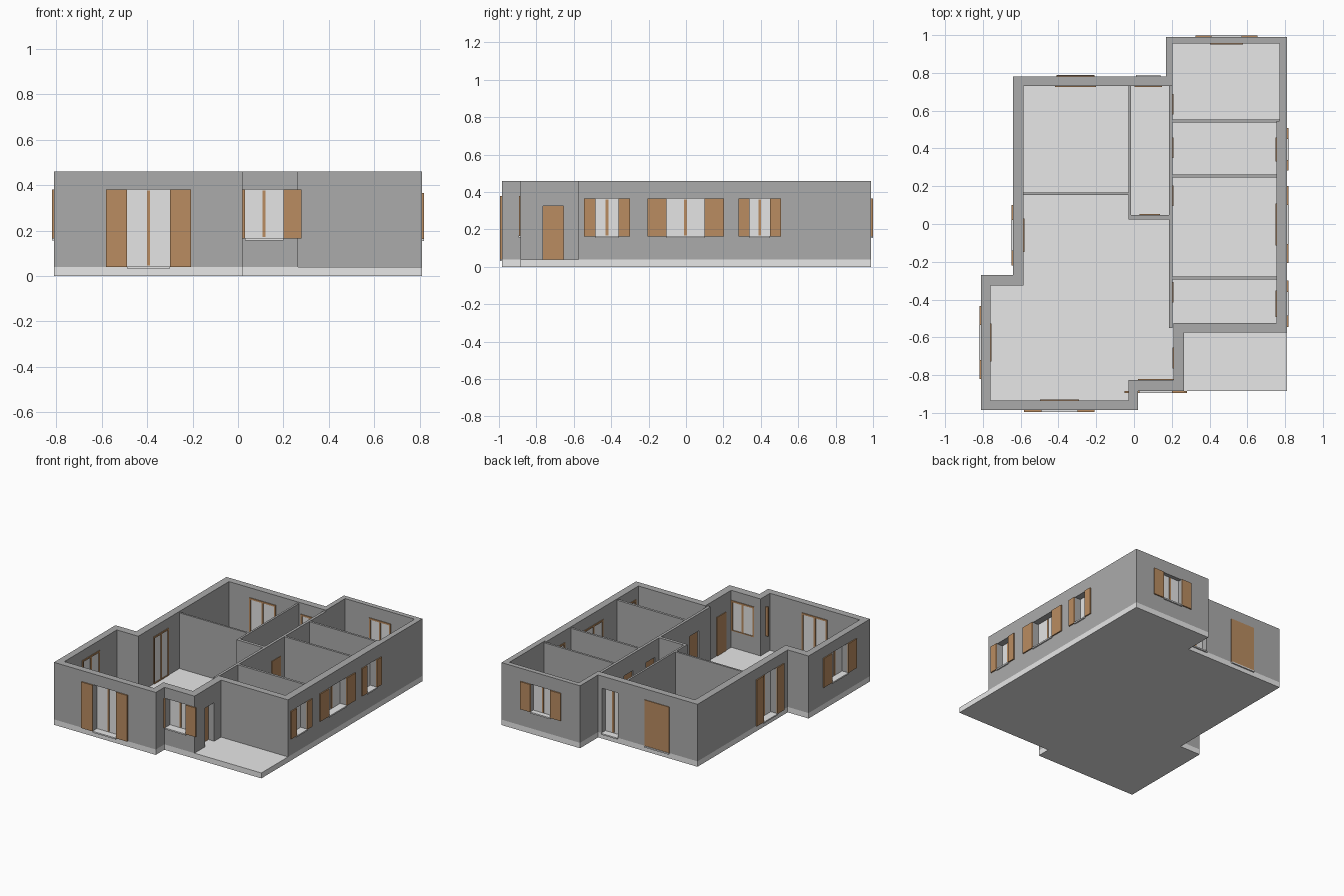
import bpy
import bmesh

cube = bpy.data.objects.get("Cube")
if cube:
    bpy.data.objects.remove(cube, do_unlink=True)


def material(name, r, g, b):
    m = bpy.data.materials.new(name)
    m.use_nodes = True
    m.diffuse_color = (r, g, b, 1)
    m.node_tree.nodes["Principled BSDF"].inputs["Base Color"].default_value = (r, g, b, 1)
    return m


WALL = material("wall_grey", 0.41, 0.41, 0.41)
FLOOR = material("floor_light_grey", 0.8, 0.8, 0.8)
GLASS = material("pane_light_grey", 0.78, 0.78, 0.78)
WOOD = material("warm_wood", 0.49, 0.265, 0.12)

BASE, TOP, PARTITION_TOP = 0.04, 0.46, 0.45


def finish(name, bm, mat):
    bmesh.ops.recalc_face_normals(bm, faces=bm.faces)
    mesh = bpy.data.meshes.new(name)
    bm.to_mesh(mesh)
    bm.free()
    if mat:
        mesh.materials.append(mat)
    obj = bpy.data.objects.new(name, mesh)
    bpy.context.scene.collection.objects.link(obj)
    return obj


def add_box(bm, xs, ys, zs):
    v = [bm.verts.new((x, y, z)) for x in sorted(xs) for y in sorted(ys) for z in sorted(zs)]
    for f in ((0, 1, 3, 2), (4, 6, 7, 5), (0, 4, 5, 1), (2, 3, 7, 6), (0, 2, 6, 4), (1, 5, 7, 3)):
        bm.faces.new([v[i] for i in f])


def boxes(name, mat, parts):
    bm = bmesh.new()
    for xs, ys, zs in parts:
        add_box(bm, xs, ys, zs)
    return finish(name, bm, mat)


def prism(name, mat, outline, z0, z1):
    bm = bmesh.new()
    face = bm.faces.new([bm.verts.new((x, y, z0)) for x, y in outline])
    out = bmesh.ops.extrude_face_region(bm, geom=[face])
    moved = [g for g in out["geom"] if isinstance(g, bmesh.types.BMVert)]
    bmesh.ops.translate(bm, verts=moved, vec=(0, 0, z1 - z0))
    return finish(name, bm, mat)


def along(axis, u, d, z):
    """Box ranges for a wall facing the given axis: u runs along it, d through it."""
    return (u, d, z) if axis == "y" else (d, u, z)


def cut(obj, cutter):
    mod = obj.modifiers.new("cut", "BOOLEAN")
    mod.operation = "DIFFERENCE"
    mod.solver = "EXACT"
    mod.object = cutter
    cutter.hide_render = True
    cutter.hide_viewport = True
    cutter.display_type = "WIRE"


# Outer plan, walked clockwise; the slab also carries the porch
west_and_north = [(0.02, -0.885), (0.02, -0.985), (-0.81, -0.985), (-0.81, -0.27),
                  (-0.64, -0.27), (-0.64, 0.78), (0.17, 0.78), (0.17, 0.99), (0.81, 0.99)]
prism("floor_slab", FLOOR, west_and_north + [(0.81, -0.885)], 0, BASE)
shell = prism("outer_walls", WALL,
              west_and_north + [(0.81, -0.575), (0.265, -0.575), (0.265, -0.885)], BASE, TOP)
interior = prism("interior_cutter", None, [
    (-0.585, 0.73), (0.205, 0.73), (0.205, 0.955), (0.77, 0.955), (0.77, 0.545),
    (0.755, 0.545), (0.755, -0.525), (0.21, -0.525), (0.21, -0.825), (-0.03, -0.825),
    (-0.03, -0.935), (-0.76, -0.935), (-0.76, -0.325), (-0.585, -0.325)], -0.1, 0.6)
cut(shell, interior)

# Inner partitions
partitions = {
    "long_partition": ((0.185, 0.205), (-0.55, 0.735)),
    "hall_west_partition": ((-0.03, -0.015), (0.025, 0.735)),
    "hall_south_partition": ((-0.015, 0.185), (0.025, 0.048)),
    "bedroom_partition": ((-0.59, -0.03), (0.153, 0.167)),
    "north_room_partition": ((0.205, 0.775), (0.537, 0.553)),
    "middle_room_partition": ((0.205, 0.76), (0.247, 0.263)),
    "south_room_partition": ((0.205, 0.76), (-0.295, -0.277)),
}
walls = {n: boxes(n, WALL, [(xs, ys, (BASE, PARTITION_TOP))]) for n, (xs, ys) in partitions.items()}

holes = []


def hole(axis, u, d, z):
    low = z[0] if z[0] > BASE else z[0] - 0.02
    holes.append(along(axis, u, (min(d) - 0.02, max(d) + 0.02), (low, z[1])))


def window(name, axis, out, inn, u0, u1, z0, z1, shutter=0.0, closed=False):
    s = 1 if out > inn else -1
    mid = (u0 + u1) / 2
    hole(axis, (u0, u1), (out, inn), (z0, z1))
    part = lambda u, d, z: along(axis, u, d, z)
    # Frame trim on the room side with a central mullion
    d = (inn + s * 0.004, inn - s * 0.005)
    frame = [part((a - 0.008, a + 0.004) if a == u0 else (a - 0.004, a + 0.008), d,
                  (z0, z1 + 0.008)) for a in (u0, u1)]
    frame += [part((u0 + 0.004, u1 - 0.004), d, z) for z in ((z0, z0 + 0.006), (z1 - 0.004, z1 + 0.008))]
    frame.append(part((mid - 0.007, mid + 0.007), (inn + s * 0.012, inn - s * 0.004),
                      (z0 + 0.006, z1 - 0.004)))
    boxes(name + "_frame", WOOD, frame)
    boxes(name + "_pane", GLASS, [part((u0, u1), (inn + s * 0.001, inn + s * 0.007), (z0, z1))])
    boxes(name + "_sill", FLOOR, [part((u0, u1), (inn + s * 0.008, out + s * 0.01),
                                       (z0 - 0.008, z0 + 0.002))])
    # Shutters folded open beside the opening, or shut across it
    leaves = [(u0, mid), (mid, u1)] if closed else [(u0 - shutter, u0), (u1, u1 + shutter)]
    if shutter or closed:
        d = (out - s * 0.005, out + s * 0.005) if closed else (out, out + s * 0.009)
        boxes(name + "_shutters", WOOD, [part(u, d, (z0, z1)) for u in leaves])


def door(name, axis, d, leaf, u0, u1):
    z = (BASE, 0.325)
    hole(axis, (u0, u1), d, z)
    boxes(name, WOOD, [along(axis, (u0, u1), leaf, z)])


# Windows and glazed doors
window("front_glazed_door", "y", -0.985, -0.935, -0.49, -0.30, BASE, 0.38, 0.092)
window("front_window", "y", -0.885, -0.825, 0.03, 0.20, 0.165, 0.38, 0.08)
window("right_glazed_door", "x", -0.64, -0.585, -0.14, 0.02, BASE, 0.38, 0.08)
window("right_window", "x", -0.81, -0.76, -0.72, -0.535, 0.165, 0.38, 0.1)
for label, u0, u1, width in (("south", -0.485, -0.36, 0.06), ("middle", -0.105, 0.10, 0.102),
                             ("north", 0.34, 0.45, 0.058)):
    window("left_" + label + "_window", "x", 0.81, 0.755, u0, u1, 0.162, 0.365, width)
window("back_window", "y", 0.99, 0.955, 0.41, 0.57, 0.162, 0.365, 0.085)
window("back_shuttered_door", "y", 0.78, 0.73, -0.41, -0.21, BASE, 0.38, closed=True)
window("hall_back_door", "y", 0.78, 0.73, 0.01, 0.14, BASE, 0.37)

# Solid doors
door("entrance_door", "x", (0.21, 0.265), (0.205, 0.218), -0.765, -0.655)
for label, u0 in (("north", 0.58), ("bath", 0.35), ("middle", 0.095), ("south", -0.415)):
    door(label + "_room_door", "x", (0.185, 0.205), (0.196, 0.209), u0, u0 + 0.108)
door("hall_door", "y", (0.025, 0.048), (0.039, 0.052), 0.03, 0.138)

# Cut every opening through the walls
openings = boxes("opening_cutter", None, holes)
for wall in [shell, walls["long_partition"], walls["hall_south_partition"]]:
    cut(wall, openings)
